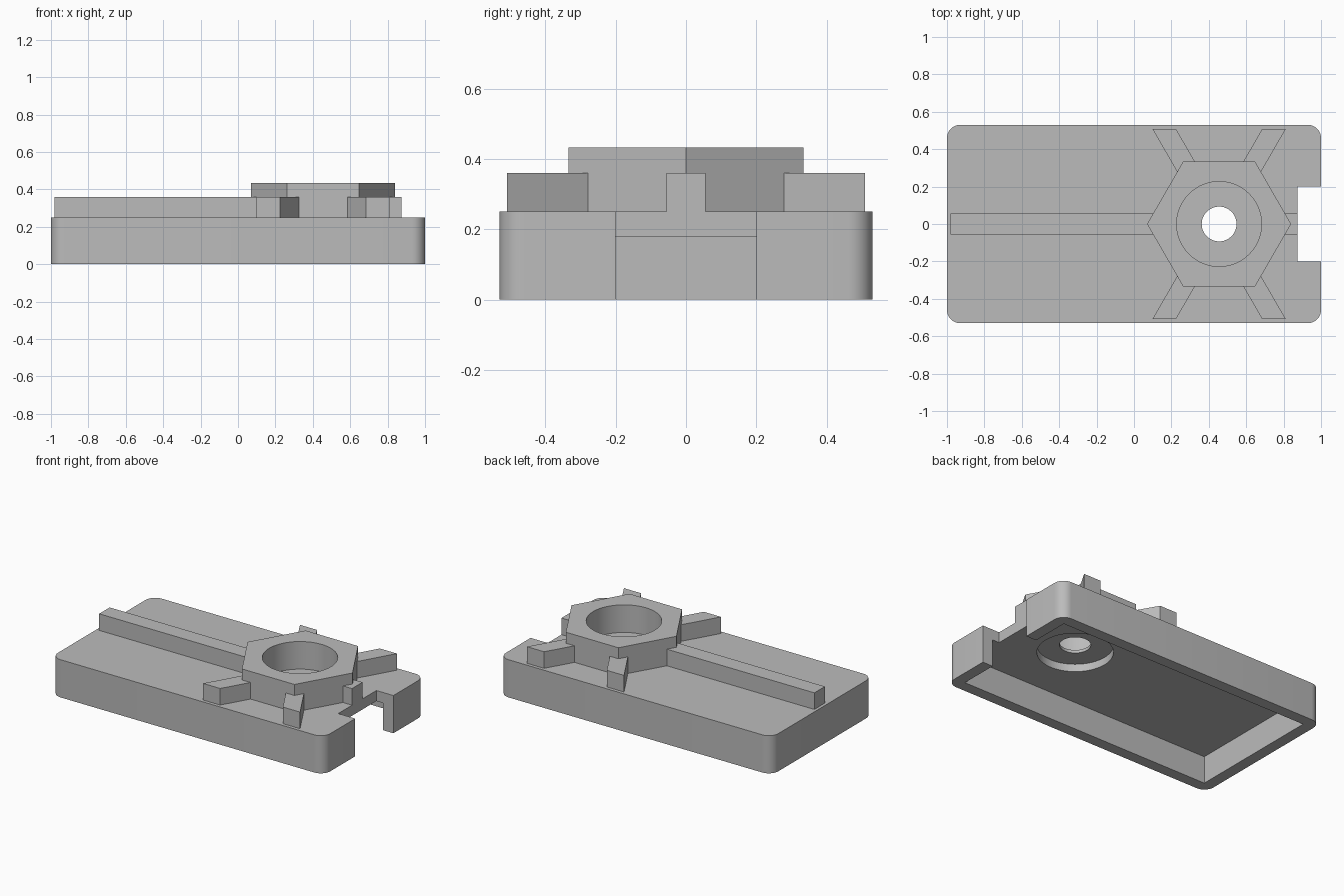
import bpy, bmesh, math

if "Cube" in bpy.data.objects:
    bpy.data.objects.remove(bpy.data.objects["Cube"], do_unlink=True)

GREY = (0.5, 0.5, 0.5, 1)
mat = bpy.data.materials.new("plain grey")
mat.use_nodes = True
mat.diffuse_color = GREY
mat.node_tree.nodes["Principled BSDF"].inputs["Base Color"].default_value = GREY

CX = 0.455                     # centre of the hexagonal socket
HALF_Y, TOP = 0.53, 0.25       # base half depth and height
WALL, CEILING = 0.075, 0.18    # base wall thickness and underside height
RIB_TOP, HEX_TOP = 0.36, 0.433


def prism(name, points, z0, z1):
    """Extrude a flat outline between two heights."""
    bm = bmesh.new()
    face = bm.faces.new([bm.verts.new((x, y, z0)) for x, y in points])
    ext = bmesh.ops.extrude_face_region(bm, geom=[face])
    top = [v for v in ext["geom"] if isinstance(v, bmesh.types.BMVert)]
    bmesh.ops.translate(bm, verts=top, vec=(0, 0, z1 - z0))
    bmesh.ops.recalc_face_normals(bm, faces=bm.faces[:])
    mesh = bpy.data.meshes.new(name)
    bm.to_mesh(mesh)
    bm.free()
    obj = bpy.data.objects.new(name, mesh)
    bpy.context.collection.objects.link(obj)
    mesh.materials.append(mat)
    return obj


def box(x0, x1, y0, y1):
    return [(x0, y0), (x1, y0), (x1, y1), (x0, y1)]


def ring(radius, sides):
    return [(CX + radius * math.cos(math.tau * i / sides),
             radius * math.sin(math.tau * i / sides)) for i in range(sides)]


def rounded_box(hx, hy, r, steps=8):
    pts = []
    for q, (sx, sy) in enumerate([(1, 1), (-1, 1), (-1, -1), (1, -1)]):
        for i in range(steps + 1):
            a = math.pi / 2 * (q + i / steps)
            pts.append((sx * (hx - r) + r * math.cos(a), sy * (hy - r) + r * math.sin(a)))
    return pts


def cut(obj, cutter):
    """Subtract a cutter, then discard it."""
    mod = obj.modifiers.new("cut", "BOOLEAN")
    mod.operation, mod.solver, mod.object = "DIFFERENCE", "EXACT", cutter
    cutter.hide_render = True
    bpy.ops.object.select_all(action="DESELECT")
    bpy.context.view_layer.objects.active = obj
    obj.select_set(True)
    bpy.ops.object.modifier_apply(modifier=mod.name)
    bpy.data.objects.remove(cutter, do_unlink=True)


def smooth(obj):
    bpy.ops.object.select_all(action="DESELECT")
    bpy.context.view_layer.objects.active = obj
    obj.select_set(True)
    bpy.ops.object.shade_smooth_by_angle(angle=math.radians(30))


# Hollow base with an end notch, a shallow underside bore and a through hole
base = prism("base_tray", rounded_box(1, HALF_Y, 0.07), 0, TOP)
ix, iy = 1 - WALL, HALF_Y - WALL
cut(base, prism("cavity_cutter", box(-ix, ix, -iy, iy), -0.1, CEILING))
cut(base, prism("notch_cutter", box(0.875, 1.1, -0.2, 0.2), -0.2, 0.5))
cut(base, prism("bore_cutter", ring(0.227, 64), 0.1, 0.23))
cut(base, prism("hole_cutter", ring(0.093, 48), 0.05, 0.5))
smooth(base)

# Hexagonal socket with a round opening
socket = prism("hex_socket", ring(0.385, 6), TOP, HEX_TOP)
cut(socket, prism("socket_cutter", ring(0.227, 64), 0.1, 0.6))
smooth(socket)

# Straight ribs along the length
prism("long_rib", box(-0.98, CX - 0.28, -0.055, 0.055), TOP, RIB_TOP)
prism("short_rib", box(CX + 0.28, 0.875, -0.055, 0.055), TOP, RIB_TOP)

# Four diagonal ribs, trimmed parallel to the long sides
slope = 1 / math.sqrt(3)
for sx, side in ((1, "left"), (-1, "right")):
    for sy, end in ((1, "back"), (-1, "front")):
        pts = [(CX + sx * (y * slope + w), sy * y)
               for y, w in ((0.25, -0.063), (0.25, 0.063), (0.508, 0.063), (0.508, -0.063))]
        prism(f"diagonal_rib_{end}_{side}", pts, TOP, RIB_TOP)
